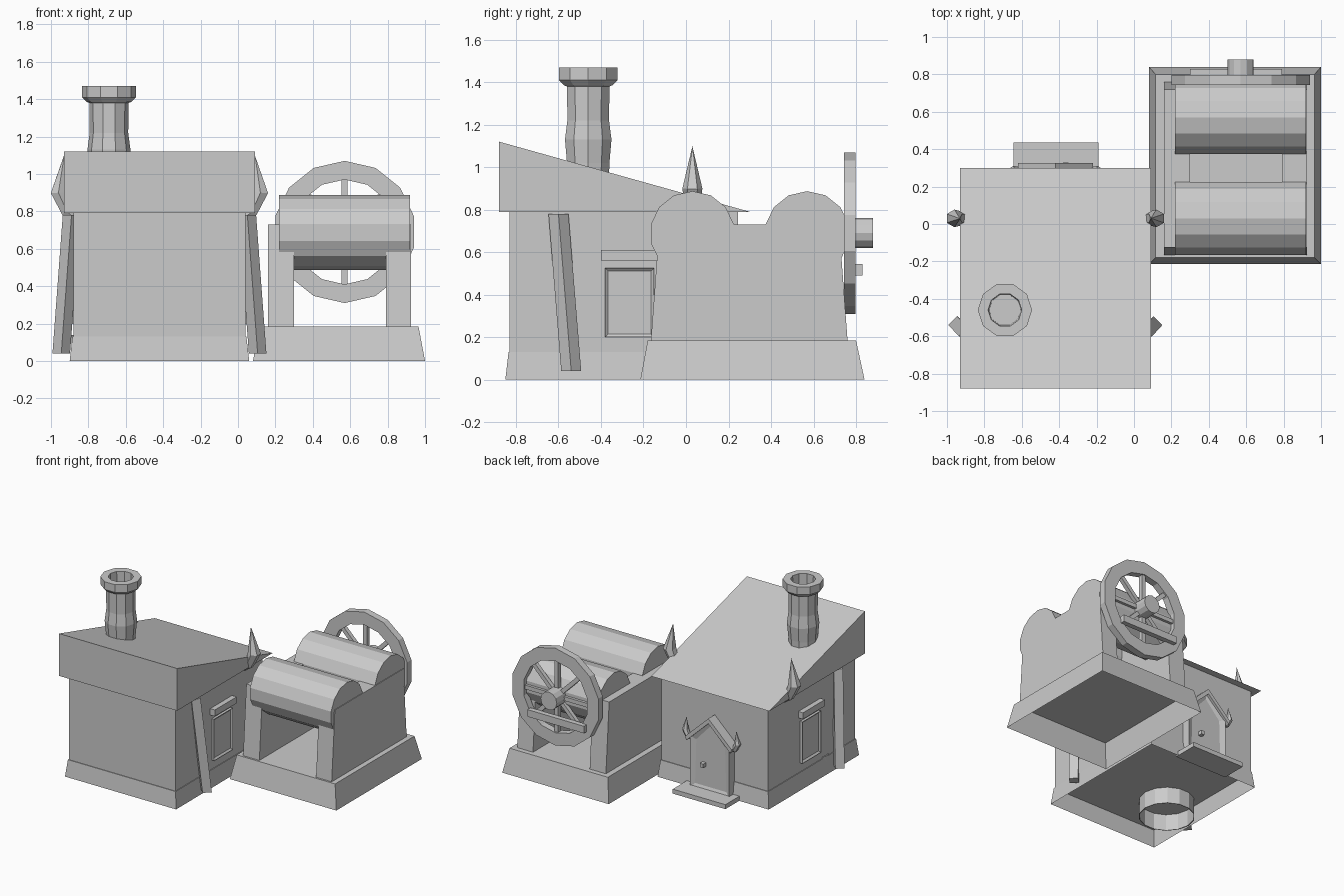
import bpy, bmesh, math
from mathutils import Vector, Matrix

if "Cube" in bpy.data.objects:
    bpy.data.objects.remove(bpy.data.objects["Cube"])

stone = bpy.data.materials.new("plain_grey")
stone.use_nodes = True
GREY = (0.6, 0.6, 0.6, 1)
stone.diffuse_color = GREY
stone.node_tree.nodes["Principled BSDF"].inputs["Base Color"].default_value = GREY


def finish(name, bm, fix=True):
    if fix:
        bmesh.ops.recalc_face_normals(bm, faces=bm.faces)
    mesh = bpy.data.meshes.new(name)
    bm.to_mesh(mesh)
    bm.free()
    mesh.materials.append(stone)
    obj = bpy.data.objects.new(name, mesh)
    bpy.context.collection.objects.link(obj)
    return obj


def loft(name, rings, cap_start=True, cap_end=True, closed=False):
    """Skin a list of point rings with quads."""
    bm = bmesh.new()
    loops = [[bm.verts.new(p) for p in ring] for ring in rings]
    pairs = list(zip(loops, loops[1:]))
    if closed:
        pairs.append((loops[-1], loops[0]))
    for a, b in pairs:
        for i in range(len(a)):
            j = (i + 1) % len(a)
            bm.faces.new((a[i], a[j], b[j], b[i]))
    if not closed:
        if cap_start:
            bm.faces.new(loops[0][::-1])
        if cap_end:
            bm.faces.new(loops[-1])
    return finish(name, bm)


def rect(x0, x1, y0, y1, z):
    return [(x0, y0, z), (x1, y0, z), (x1, y1, z), (x0, y1, z)]


def box(name, x0, x1, y0, y1, z0, z1):
    return loft(name, [rect(x0, x1, y0, y1, z0), rect(x0, x1, y0, y1, z1)])


def prism_x(name, outline, x0, x1):
    return loft(name, [[(x, y, z) for y, z in outline] for x in (x0, x1)])


def circle(center, radius, n, axis, turn=0.0):
    """Ring of points around a centre, perpendicular to an axis letter."""
    pts = []
    for i in range(n):
        a = turn + math.tau * i / n
        u, v = radius * math.cos(a), radius * math.sin(a)
        off = {"x": (0, u, v), "y": (u, 0, v), "z": (u, v, 0)}[axis]
        pts.append(Vector(center) + Vector(off))
    return pts


def tube(name, path, radii, n=6):
    """Tapered solid following a short path."""
    path = [Vector(p) for p in path]
    rings = []
    for i, p in enumerate(path):
        d = path[min(i + 1, len(path) - 1)] - path[max(i - 1, 0)]
        q = d.to_track_quat("Z", "Y")
        rings.append([p + q @ v for v in circle((0, 0, 0), radii[i], n, "z")])
    return loft(name, rings)


def recess(obj, direction, border, depth):
    """Inset the face looking along direction, then push it inwards."""
    bm = bmesh.new()
    bm.from_mesh(obj.data)
    d = Vector(direction)
    face = max(bm.faces, key=lambda f: f.normal.dot(d))
    bmesh.ops.inset_region(bm, faces=[face], thickness=border, depth=0)
    bmesh.ops.translate(bm, verts=face.verts, vec=-d * depth)
    bm.to_mesh(obj.data)
    bm.free()


# House body, flared footing and sloping roof
box("house_walls", -0.88, 0.04, -0.83, 0.245, 0.13, 0.80)
loft("house_footing", [rect(-0.90, 0.06, -0.85, 0.265, 0),
                       rect(-0.885, 0.045, -0.835, 0.25, 0.13)], False, True)
prism_x("house_roof", [(-0.88, 0.79), (0.30, 0.79), (-0.88, 1.12)], -0.93, 0.09)

# Chimney with a hollow collar
STACK = (-0.69, -0.46)
profile = [(0.10, 0.88), (0.105, 1.02), (0.115, 1.13), (0.103, 1.22), (0.105, 1.38),
           (0.12, 1.385), (0.145, 1.41), (0.145, 1.47), (0.09, 1.47), (0.085, 1.2)]
loft("chimney", [circle((*STACK, z), r, 10, "z") for r, z in profile])

# Open ring below the floor, under the chimney
loft("floor_ring", [circle((*STACK, z), r, 14, "z")
                    for r, z in ((0.2, 0.002), (0.2, 0.14), (0.195, 0.14), (0.195, 0.002))],
     closed=True)

# Braces, horns and windows on both house sides
MID = -0.42
for side, s in (("left", 1), ("right", -1)):
    def mx(x):
        return MID + s * (x - MID)

    rings = []
    for x, y, z in ((0.105, -0.54, 0.04), (0.05, -0.60, 0.78)):
        rings.append(circle((mx(x), y, z), 0.047, 4, "z"))
    loft(side + "_brace", rings)
    tube(side + "_roof_horn",
         [(mx(0.03), 0.03, 0.76), (mx(0.075), 0.03, 0.80), (mx(0.12), 0.03, 0.90),
          (mx(0.09), 0.03, 1.10)], [0.02, 0.035, 0.047, 0.001])
    a, b = sorted((mx(0.03), mx(0.06)))
    window = box(side + "_window", a, b, -0.38, -0.15, 0.20, 0.525)
    recess(window, (s, 0, 0), 0.02, 0.012)
    a, b = sorted((mx(0.03), mx(0.08)))
    box(side + "_window_lintel", a, b, -0.40, -0.13, 0.56, 0.61)

# Gabled back door with step, knob and small horns
gable = [(-0.59, 0.02), (-0.25, 0.02), (-0.25, 0.42), (MID, 0.585), (-0.59, 0.42)]
door = loft("door", [[(x, y, z) for x, z in gable] for y in (0.235, 0.31)])
recess(door, (0, 1, 0), 0.05, 0.015)
box("door_step", -0.645, -0.19, 0.24, 0.435, 0, 0.035)
box("door_knob", -0.38, -0.35, 0.28, 0.33, 0.21, 0.24)
for side, s in (("left", 1), ("right", -1)):
    # Sloped gable boards with an upturned tip
    eave = (MID + s * 0.20, 0.285, 0.40)
    slope = [(MID, 0.565), (MID, 0.605), (MID + s * 0.20, 0.415), (MID + s * 0.19, 0.385)]
    loft(side + "_gable_board", [[(x, y, z) for x, z in slope] for y in (0.24, 0.325)])
    tube(side + "_door_horn",
         [(MID + s * 0.17, 0.285, 0.40), eave, (MID + s * 0.225, 0.285, 0.45),
          (MID + s * 0.215, 0.285, 0.55)], [0.015, 0.022, 0.025, 0.001])

# Mill base and its two side walls
loft("mill_base", [rect(0.08, 1.0, -0.215, 0.84, 0),
                   rect(0.115, 0.965, -0.18, 0.80, 0.185)], False, True)
for side, x0, x1 in (("right", 0.16, 0.30), ("left", 0.79, 0.925)):
    prism_x(side + "_mill_wall",
            [(-0.165, 0.185), (0.76, 0.185), (0.72, 0.73), (-0.125, 0.73)], x0, x1)

# Two rollers
for part, y in (("front", 0.03), ("back", 0.57)):
    loft(part + "_roller", [circle((x, y, 0.687), 0.2, 14, "x", math.pi / 14)
                            for x in (0.22, 0.92)])

# Spoked wheel behind the mill
HUB = Vector((0.57, 0.77, 0.69))
loft("wheel_rim", [circle(HUB + Vector((0, dy, 0)), r, 14, "y", math.pi / 2)
                   for r, dy in ((0.38, -0.027), (0.38, 0.027), (0.28, 0.027), (0.28, -0.027))],
     closed=True)
loft("wheel_hub", [circle((HUB.x, y, HUB.z), 0.07, 12, "y") for y in (0.70, 0.88)])
for i in range(8):
    spoke = box("wheel_spoke_%d" % (i + 1), -0.016, 0.016, -0.016, 0.016, 0.04, 0.30)
    spoke.data.transform(Matrix.Translation(HUB) @ Matrix.Rotation(math.tau * i / 8, 4, "Y"))
box("wheel_plank", 0.30, 0.79, 0.79, 0.83, 0.49, 0.545)
